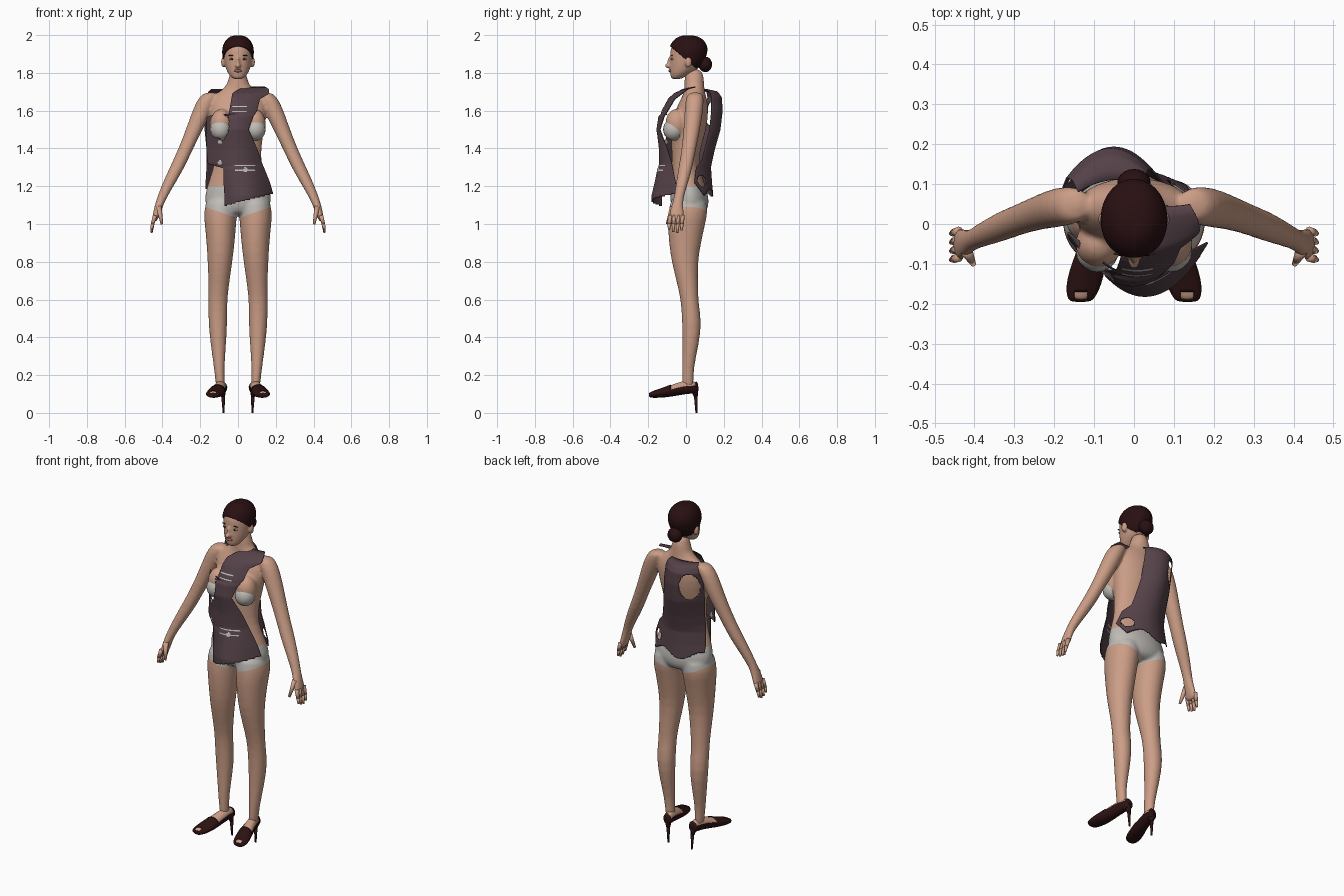
import bpy, bmesh, math
from mathutils import Vector, Matrix

if "Cube" in bpy.data.objects:
    bpy.data.objects.remove(bpy.data.objects["Cube"])


def material(name, r, g, b):
    m = bpy.data.materials.new(name)
    m.use_nodes = True
    m.diffuse_color = (r, g, b, 1)
    m.node_tree.nodes["Principled BSDF"].inputs["Base Color"].default_value = (r, g, b, 1)
    return m


SKIN = material("skin", .6, .34, .24)
HAIR = material("dark hair", .022, .005, .006)
VEST = material("plum cloth", .09, .054, .066)
UNDER = material("pale grey cloth", .52, .5, .47)
SHOE = material("dark shoe leather", .026, .006, .006)
STITCH = material("light stitching", .55, .53, .5)
LIPS = material("lips", .36, .12, .1)
WHITE = material("eye white", .6, .57, .53)
DARK = material("dark iris", .03, .018, .015)


def add(name, bm, *mats):
    bmesh.ops.recalc_face_normals(bm, faces=bm.faces)
    mesh = bpy.data.meshes.new(name)
    bm.to_mesh(mesh)
    bm.free()
    for m in mats:
        mesh.materials.append(m)
    obj = bpy.data.objects.new(name, mesh)
    bpy.context.collection.objects.link(obj)
    mesh.shade_smooth()
    return obj


def modify(obj, kind, **settings):
    """Add a modifier and bake it into the mesh."""
    mod = obj.modifiers.new(kind.lower(), kind)
    for key, value in settings.items():
        setattr(mod, key, value)
    graph = bpy.context.evaluated_depsgraph_get()
    mesh = bpy.data.meshes.new_from_object(obj.evaluated_get(graph))
    obj.modifiers.clear()
    obj.data = mesh
    mesh.shade_smooth()
    return obj


def fuse(obj, voxel, rounds):
    """Round the lofts and blend overlapping volumes into one skin."""
    modify(obj, "SUBSURF", levels=1)
    modify(obj, "REMESH", mode="VOXEL", voxel_size=voxel)
    return modify(obj, "SMOOTH", factor=.5, iterations=rounds)


def loft(bm, rings, side=1, axis="Z", n=20):
    """Closed tube through elliptical rings (station, centre a, centre b, radius a, radius b)."""
    loops = []
    for t, a, b, ra, rb in rings:
        loop = []
        for i in range(n):
            ang = math.tau * i / n
            u, v = a + ra * math.cos(ang), b + rb * math.sin(ang)
            loop.append(bm.verts.new((side * u, v, t) if axis == "Z" else (side * u, t, v)))
        loops.append(loop)
    for low, high in zip(loops, loops[1:]):
        for i in range(n):
            j = (i + 1) % n
            bm.faces.new((low[i], low[j], high[j], high[i]))
    bm.faces.new(loops[0])
    bm.faces.new(loops[-1])


def blob(bm, centre, size):
    bmesh.ops.create_uvsphere(bm, u_segments=20, v_segments=14, radius=1,
                              matrix=Matrix.Translation(centre) @ Matrix.Diagonal((*size, 1)))


def ball(name, centre, size, mat):
    bm = bmesh.new()
    blob(bm, centre, size)
    return add(name, bm, mat)


def rod(name, start, end, r1, r2, mat):
    start, end = Vector(start), Vector(end)
    axis = end - start
    bm = bmesh.new()
    bmesh.ops.create_cone(bm, cap_ends=True, segments=10, radius1=r1, radius2=r2, depth=axis.length,
                          matrix=Matrix.Translation((start + end) / 2)
                          @ axis.to_track_quat("Z", "Y").to_matrix().to_4x4())
    return add(name, bm, mat)


# Body: torso, legs and arms fused into one skin
TORSO = [(1.04, .02, .11, .075), (1.09, .02, .174, .102), (1.15, .018, .178, .102), (1.22, .01, .158, .087),
         (1.32, -.005, .123, .069), (1.4, 0, .123, .077), (1.5, .015, .138, .094), (1.6, .03, .155, .09),
         (1.66, .042, .15, .07), (1.7, .045, .105, .054), (1.73, .044, .052, .052), (1.83, .042, .043, .052)]
LEG = [(1.16, .085, .012, .08, .095), (1.06, .093, .012, .09, .106), (1, .093, .002, .084, .1),
       (.9, .092, -.005, .075, .086), (.8, .095, -.008, .066, .07), (.66, .103, .012, .053, .053),
       (.58, .107, .02, .05, .046), (.48, .107, .032, .051, .053), (.36, .104, .025, .041, .043),
       (.24, .1, .01, .028, .031), (.17, .095, .01, .025, .031), (.13, .093, .01, .023, .03)]
ARM = [(1.7, .14, .05, .04, .04), (1.66, .165, .046, .052, .05), (1.58, .198, .04, .051, .049),
       (1.48, .24, .028, .044, .043), (1.38, .285, .012, .039, .038), (1.3, .322, -.002, .04, .038),
       (1.2, .374, -.025, .033, .031), (1.13, .407, -.04, .026, .025), (1.09, .421, -.048, .022, .034),
       (1.04, .436, -.05, .018, .042), (1.01, .443, -.05, .013, .04)]
bm = bmesh.new()
loft(bm, [(z, 0, y, rx, ry) for z, y, rx, ry in TORSO], n=28)
for s in (1, -1):
    loft(bm, LEG, s)
    loft(bm, ARM, s)
    blob(bm, (s * .088, -.05, 1.53), (.06, .06, .08))
body = fuse(add("body", bm, SKIN, UNDER), .008, 6)
body.data.materials.clear()
for m in (SKIN, UNDER):
    body.data.materials.append(m)

# Briefs: cut the waistband and leg lines, then colour between them
bm = bmesh.new()
bm.from_mesh(body.data)
for height, normal in ((1.2, (0, 0, 1)), (1.03, (-.35, 0, 1)), (1.03, (.35, 0, 1))):
    bmesh.ops.bisect_plane(bm, geom=bm.verts[:] + bm.edges[:] + bm.faces[:],
                           plane_co=(0, 0, height), plane_no=normal)
for f in bm.faces:
    c = f.calc_center_median()
    f.material_index = int(abs(c.x) < .25 and 1.03 + .35 * abs(c.x) < c.z < 1.2)
bm.to_mesh(body.data)
bm.free()

# Head with nose and ears, and hair cap
HEAD = [(1.765, -.052, .024, .024), (1.785, -.04, .045, .043), (1.81, -.018, .06, .068),
        (1.84, -.002, .07, .085), (1.88, .009, .077, .093), (1.92, .013, .079, .098),
        (1.955, .014, .068, .085), (1.98, .014, .046, .058), (1.992, .012, .02, .025)]
bm = bmesh.new()
loft(bm, [(z, 0, y, rx, ry) for z, y, rx, ry in HEAD], n=24)
blob(bm, (0, -.088, 1.838), (.015, .025, .014))
blob(bm, (0, -.082, 1.858), (.01, .017, .03))
for s in (1, -1):
    blob(bm, (s * .078, .012, 1.857), (.012, .018, .028))
fuse(add("head", bm, SKIN), .006, 2)
bm = bmesh.new()
loft(bm, [(z + .007, 0, y, rx + .007, ry + .007) for z, y, rx, ry in HEAD], n=24)
hair = modify(add("hair", bm, HAIR), "SUBSURF", levels=2)
bm = bmesh.new()
bm.from_mesh(hair.data)
bmesh.ops.bisect_plane(bm, geom=bm.verts[:] + bm.edges[:] + bm.faces[:], plane_co=(0, 0, 1.87),
                       plane_no=(0, .85, 1), clear_inner=True)
bm.to_mesh(hair.data)
bm.free()
modify(hair, "SOLIDIFY", thickness=.007)
ball("hair_bun", (0, .102, 1.845), (.042, .036, .041), HAIR)

# Face
ball("lips", (0, -.084, 1.811), (.021, .008, .008), LIPS)
for s, side in ((1, "left"), (-1, "right")):
    ball(side + "_eye", (s * .033, -.073, 1.873), (.014, .006, .006), WHITE)
    ball(side + "_iris", (s * .033, -.077, 1.873), (.007, .004, .006), DARK)
    ball(side + "_brow", (s * .034, -.0745, 1.892), (.018, .004, .0025), DARK)

    # Bra cup
    ball(side + "_bra_cup", (s * .092, -.066, 1.5), (.054, .055, .058), UNDER)

    # Fingers and thumb
    for i in range(4):
        y = -.018 - .022 * i
        tip = .95 + .012 * abs(i - 1.3)
        knuckle = (s * .452, y - .004, 1)
        rod(f"{side}_finger_{i}", (s * .44, y, 1.045), knuckle, .0115, .01, SKIN)
        rod(f"{side}_fingertip_{i}", knuckle, (s * .458, y - .006, tip), .01, .006, SKIN)
    rod(side + "_thumb", (s * .419, -.07, 1.09), (s * .403, -.1, 1.0), .015, .007, SKIN)

    # Foot inside an open-toed shoe
    FOOT = [(.06, .08, .135, .014, .02), (.045, .084, .138, .022, .03), (.01, .09, .143, .028, .032),
            (-.05, .102, .128, .031, .031), (-.1, .115, .114, .039, .024), (-.15, .127, .104, .039, .017),
            (-.18, .133, .1, .029, .012), (-.19, .134, .099, .018, .008)]
    bm = bmesh.new()
    loft(bm, FOOT, s, "Y")
    modify(add(side + "_foot", bm, SKIN), "SUBSURF", levels=1)
    bm = bmesh.new()
    loft(bm, [(y - .006 if y < 0 else y + .006, x, z - .003, rx + .006, rz + .005)
              for y, x, z, rx, rz in FOOT], s, "Y")
    shoe = modify(add(side + "_shoe", bm, SHOE), "SUBSURF", levels=2)
    bm = bmesh.new()
    bm.from_mesh(shoe.data)
    opening = []
    for f in bm.faces:
        c, up = f.calc_center_median(), f.normal.z
        if (-.085 < c.y < .055 and up > .15) or (c.y < -.17 and up > .4 and abs(abs(c.x) - .133) < .017):
            opening.append(f)
    bmesh.ops.delete(bm, geom=opening, context="FACES")
    bm.to_mesh(shoe.data)
    bm.free()
    modify(shoe, "SOLIDIFY", thickness=.004)
    rod(side + "_heel_block", (s * .083, .045, .13), (s * .079, .052, .085), .022, .01, SHOE)
    rod(side + "_stiletto", (s * .079, .052, .09), (s * .076, .055, 0), .01, .005, SHOE)


def sheet(name, rows, hole, stitched, nz=100, nx=50):
    """Cloth panel; rows hold z, left x, right x and the y at left, middle and right."""
    bm = bmesh.new()
    grid = []
    top, bottom = rows[0][0], rows[-1][0]
    for j in range(nz + 1):
        z = top + (bottom - top) * j / nz
        a, b = next(p for p in zip(rows, rows[1:]) if p[1][0] <= z + 1e-6)
        k = (z - a[0]) / (b[0] - a[0])
        _, xl, xr, yl, ym, yr = (p + (q - p) * k for p, q in zip(a, b))
        line = []
        for i in range(nx + 1):
            t = i / nx
            y = yl * (1 - t) * (1 - 2 * t) + ym * 4 * t * (1 - t) + yr * t * (2 * t - 1)
            line.append(bm.verts.new((xl + (xr - xl) * t, y, z)))
        grid.append(line)
    for p, q in zip(grid, grid[1:]):
        for i in range(nx):
            c = (p[i].co + q[i + 1].co) / 2
            if not hole(c.x, c.z):
                f = bm.faces.new((p[i], q[i], q[i + 1], p[i + 1]))
                f.material_index = int(stitched(c.x, c.z))
    loose = [v for v in bm.verts if not v.link_faces]
    bmesh.ops.delete(bm, geom=loose, context="VERTS")
    return modify(add(name, bm, VEST, STITCH), "SOLIDIFY", thickness=.005, offset=0)


def ellipse(x, z, cx, cz, rx, rz):
    return ((x - cx) / rx) ** 2 + ((z - cz) / rz) ** 2 < 1


def front_hole(x, z):
    return ellipse(x, z, -.085, 1.53, .036, .085) or z < 1.115 + .25 * x


def front_stitch(x, z):
    chest = -.03 < x < .045 and min(abs(z - 1.62), abs(z - 1.595)) < .0033
    pocket = -.015 < x < .09 and min(abs(z - 1.307), abs(z - 1.283)) < .0033
    buttons = any(ellipse(x, z, -.095, h, .011, .011) for h in (1.435, 1.325))
    return chest or pocket or buttons or ellipse(x, z, .04, 1.285, .012, .012)


def back_hole(x, z):
    hem = z < 1.165 + .02 * math.sin(x * 30)
    return hem or ellipse(x, z, -.125, 1.59, .042, .078) or ellipse(x, z, .115, 1.225, .03, .03)


# Asymmetric vest: front panel over one shoulder, loose back panel
sheet("vest_front", [
    (1.725, .05, .14, .05, .045, .05), (1.715, .01, .162, -.015, 0, .01),
    (1.69, -.03, .165, -.055, -.06, -.02), (1.66, -.035, .115, -.09, -.09, -.06),
    (1.6, -.045, .1, -.115, -.125, -.095), (1.585, -.05, .09, -.12, -.13, -.105),
    (1.57, -.165, .08, -.02, -.135, -.115), (1.5, -.165, .055, -.03, -.142, -.137),
    (1.4, -.165, .1, -.03, -.137, -.1), (1.32, -.16, .127, -.04, -.14, -.075),
    (1.295, -.075, .137, -.12, -.145, -.07), (1.22, -.075, .167, -.12, -.16, -.055),
    (1.15, -.07, .187, -.13, -.175, -.045), (1.09, -.07, .187, -.13, -.175, -.045)],
    front_hole, front_stitch)
sheet("vest_back", [
    (1.712, -.14, .02, .08, .11, .1), (1.7, -.155, .03, .11, .165, .125),
    (1.67, -.168, .035, .115, .187, .135), (1.6, -.178, .045, .09, .19, .135),
    (1.5, -.175, .055, .075, .178, .125), (1.4, -.165, .075, .06, .15, .1),
    (1.34, -.165, .09, .05, .137, .085), (1.3, -.165, .13, .05, .13, .055),
    (1.22, -.17, .162, .06, .135, .045), (1.14, -.17, .125, .08, .143, .105)],
    back_hole, lambda x, z: False)
